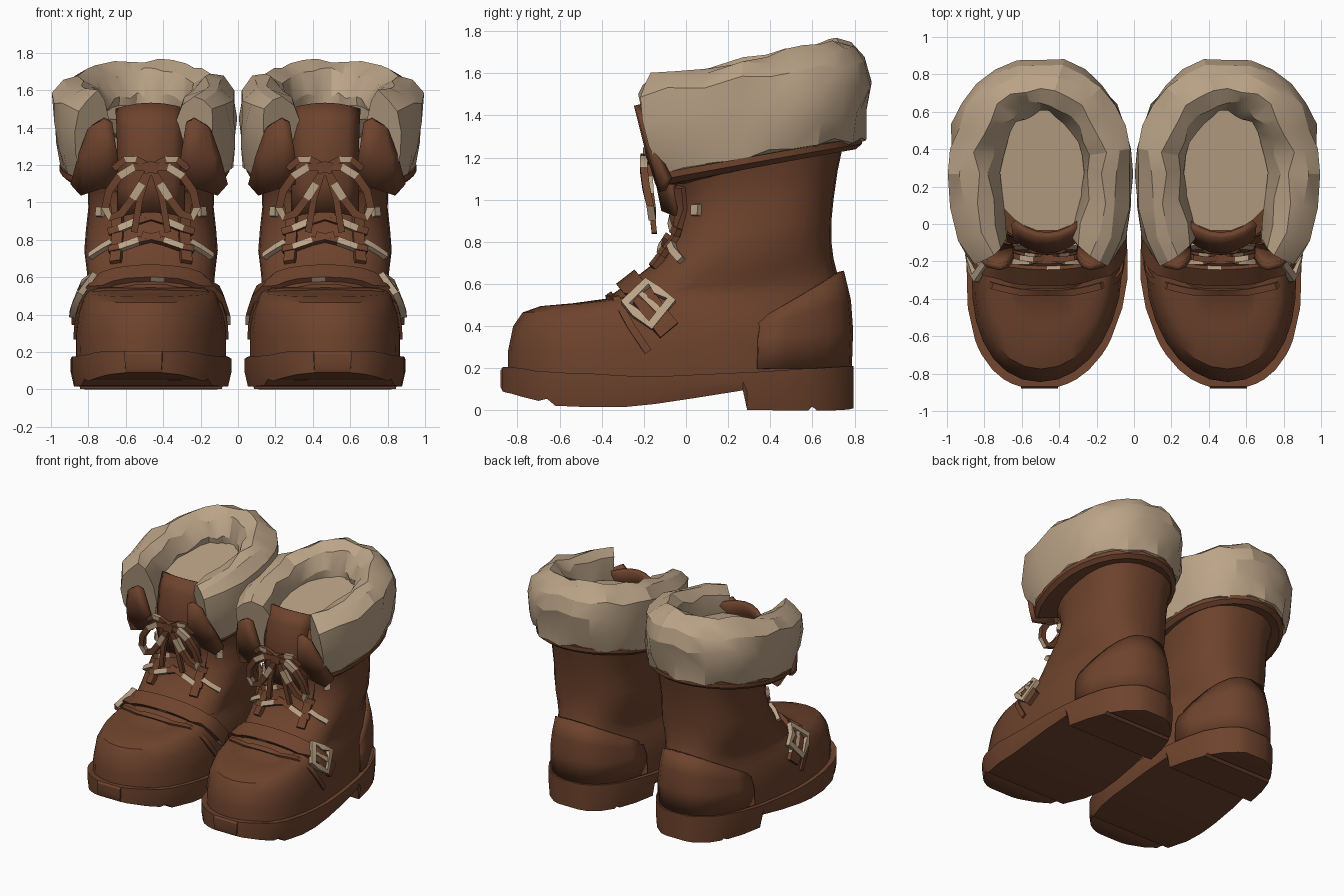
import bpy, bmesh, math, random
from mathutils import Vector
from mathutils.bvhtree import BVHTree

random.seed(4)
if bpy.data.objects.get("Cube"):
    bpy.data.objects.remove(bpy.data.objects["Cube"])

BOOT_X = 0.465  # centre line of one boot; the other is its mirror


def material(name, colour):
    m = bpy.data.materials.new(name)
    m.use_nodes = True
    m.diffuse_color = (*colour, 1)
    bsdf = m.node_tree.nodes["Principled BSDF"]
    bsdf.inputs["Base Color"].default_value = (*colour, 1)
    bsdf.inputs["Roughness"].default_value = 0.9
    return m


LEATHER = material("brown leather", (0.155, 0.056, 0.026))
FLEECE = material("beige fleece", (0.50, 0.37, 0.245))


def loft(name, rings, mat, closed=True, wrap=False, solid=0, angle=35, patches=0, worn=(0, 1)):
    """Skin a list of point rings, mirrored to make the second boot."""
    bm = bmesh.new()
    rows = [[bm.verts.new((p[0] + BOOT_X, p[1], p[2])) for p in r] for r in rings]
    n = len(rows[0])
    for i in range(len(rows) if wrap else len(rows) - 1):
        a, b = rows[i], rows[(i + 1) % len(rows)]
        for j in range(n if closed else n - 1):
            k = (j + 1) % n
            f = bm.faces.new((a[j], a[k], b[k], b[j]))
            # worn patches on some lengths of lace or strap
            if patches and i % patches == 1 and j in worn:
                f.material_index = 1
    if closed and not wrap:
        bm.faces.new(rows[0])
        bm.faces.new(rows[-1])
    bmesh.ops.recalc_face_normals(bm, faces=bm.faces)
    tree = BVHTree.FromBMesh(bm)
    me = bpy.data.meshes.new(name)
    bm.to_mesh(me)
    bm.free()
    me.materials.append(mat)
    me.materials.append(FLEECE if mat == LEATHER else LEATHER)
    ob = bpy.data.objects.new(name, me)
    bpy.context.collection.objects.link(ob)
    bpy.ops.object.select_all(action='DESELECT')
    ob.select_set(True)
    bpy.context.view_layer.objects.active = ob
    bpy.ops.object.shade_smooth_by_angle(angle=math.radians(angle))
    if solid:
        s = ob.modifiers.new("Thickness", 'SOLIDIFY')
        s.thickness, s.offset = solid, 0
    mir = ob.modifiers.new("Pair", 'MIRROR')
    mir.use_mirror_merge = False
    return tree


def power(v, p):
    return math.copysign(abs(v) ** p, v)


def outline(yf, zf, yb, zb, ym, w, front=0.95, back=0.8, n=28, lo=0, hi=360):
    """Foot-shaped ring, tilted from its front height to its back height."""
    pts = []
    for i in range(n):
        t = math.radians(lo + (hi - lo) * i / (n if hi - lo == 360 else n - 1))
        p = back if math.sin(t) > 0 else front
        s = power(math.sin(t), p)
        y = ym + s * ((yb - ym) if s > 0 else (ym - yf))
        x = w * power(math.cos(t), p) + 0.07 * max(0, -0.3 - y)
        pts.append((x, y, zf + (zb - zf) * (y - yf) / (yb - yf)))
    return pts


# Upper: toe box, instep and shaft
upper = loft("upper", [outline(*r) for r in (
    (-.845, .12, .765, .12, -.25, .40),
    (-.845, .28, .77, .32, -.25, .402),
    (-.82, .40, .765, .42, -.24, .388),
    (-.775, .465, .755, .50, -.21, .365),
    (-.69, .495, .745, .57, -.16, .345),
    (-.54, .508, .73, .62, -.08, .338),
    (-.38, .53, .715, .66, 0, .338),
    (-.28, .60, .70, .72, .1, .345, .85),
    (-.15, .70, .69, .80, .2, .357, .8),
    (-.07, .82, .69, .90, .28, .348, .8),
    (-.04, .95, .70, 1.0, .32, .335, .8),
    (-.06, 1.04, .72, 1.14, .33, .34, .8),
    (-.09, 1.11, .75, 1.28, .33, .37, .8))], LEATHER, angle=30)

# Heel counter, its top edge sloping down to the front
loft("heel_counter", [outline(*r, n=13, lo=30, hi=150) for r in (
    (-.86, .19, .772, .20, -.25, .40),
    (-.8, .25, .778, .38, -.25, .395),
    (-.7, .09, .768, .52, -.22, .375),
    (-.6, -.14, .735, .66, -.2, .36))], LEATHER, closed=False, solid=.03)


def sole_half(y):
    """Half width of the sole at a given depth."""
    if y > -.25:
        return .43 * max(.02, 1 - ((y + .25) / 1.05) ** 2.5) ** .4
    return max(.1, .43 * max(0, 1 - ((-.25 - y) / .63) ** 2.1) ** .43)


# Sole with raised toe, tread notch, arch and block heel
sole = []
for y, zb, zt in ((-.88, .11, .19), (-.87, .09, .205), (-.855, .085, .205), (-.83, .08, .205),
                  (-.78, .065, .20), (-.7, .045, .185), (-.66, .055, .185), (-.62, .022, .18),
                  (-.45, .015, .175), (-.3, .015, .165), (-.15, .03, .16), (.05, .06, .17),
                  (.27, .095, .18), (.29, .003, .18), (.45, 0, .19), (.58, 0, .20),
                  (.6, .018, .20), (.62, 0, .20), (.7, 0, .205), (.77, .004, .21), (.795, .01, .21)):
    w, x = sole_half(y), .07 * max(0, -.3 - y)
    sole.append([(x - w, y, zt), (x + w, y, zt), (x + w, y, (zt + zb) / 2),
                 (x + w * .96, y, zb), (x - w * .96, y, zb), (x - w, y, (zt + zb) / 2)])
loft("sole", sole, LEATHER, angle=30)


def on_upper(p, lift):
    """Nearest point on the upper, lifted off it, with its normal."""
    loc, nor, _, _ = upper.find_nearest(Vector((p[0] + BOOT_X, p[1], p[2])))
    return loc - Vector((BOOT_X, 0, 0)) + nor * lift, nor


def strip(name, path, w, t, mat=LEATHER, lift=None, wrap=False, patches=0, worn=(0, 1)):
    """Sweep a flat band along a path, hugging the upper when a lift is given."""
    pts = [on_upper(p, lift) if lift is not None else (Vector(p), Vector((0, -1, 0))) for p in path]
    rings, n = [], len(pts)
    for i, (p, nor) in enumerate(pts):
        a = pts[(i - 1) % n if wrap else max(i - 1, 0)][0]
        b = pts[(i + 1) % n if wrap else min(i + 1, n - 1)][0]
        side = (b - a).cross(nor).normalized() * w / 2
        up = nor * t / 2
        rings.append([p + side + up, p - side + up, p - side - up, p + side - up])
    loft(name, rings, mat, wrap=wrap, patches=patches, worn=worn)


def arc(a0, a1, n, fn):
    return [fn(math.radians(a0 + (a1 - a0) * i / (n - 1))) for i in range(n)]


# Toe cap seam and instep strap with buckle
strip("toe_cap_seam", arc(5, 175, 17, lambda a: (.41 * math.cos(a), -.16 - .22 * math.sin(a),
      .25 + .32 * math.sin(a))), .035, .025, lift=.002)
strip("instep_strap", arc(0, 180, 19, lambda a: (.41 * math.cos(a), -.08 - .22 * math.sin(a),
      .38 + .27 * math.sin(a))), .11, .045, lift=.01, patches=8, worn=(1, 3))
strip("buckle_frame", [(.40, -.29, .52), (.35, -.20, .63), (.36, -.14, .58), (.37, -.07, .52),
                       (.39, -.17, .40), (.40, -.24, .46)], .042, .035, FLEECE, lift=.032, wrap=True)
strip("buckle_prong", [(.37, -.23, .57), (.39, -.12, .46)], .03, .02, FLEECE, lift=.035)


# Fleece cuff: an open U around the ankle, rising to the back
def cuff(section, jitter=0, n=21):
    rings = []
    for i in range(n):
        a = math.radians(-42 + 264 * i / (n - 1))
        s, c = math.sin(a), math.cos(a)
        y0 = .3 + (.445 if s > 0 else .56) * s
        normal = Vector((c / .375, s / .47)).normalized()
        k = .85 if i in (0, n - 1) else 1
        front = max(0, min(1, (.3 - y0) / .37))
        ring = []
        for r, z in section:
            r = r * k + random.uniform(-jitter, jitter)
            h = z + random.uniform(-jitter, jitter)
            x, y = .035 + .365 * c + normal.x * r, y0 + normal.y * r
            ring.append((max(x, .004 - BOOT_X), y - .22 * front * h, 1.1 + .175 * (y0 + .1) / .85 + h))
        rings.append(ring)
    return rings


loft("fleece_cuff", cuff([(-.08, .02), (.03, 0), (.095, .02), (.12, .14), (.135, .28), (.115, .39),
                          (.06, .46), (-.02, .48), (-.1, .43), (-.145, .31), (-.13, .15)], .02),
     FLEECE, angle=24)
loft("cuff_welt", cuff([(-.12, -.03), (.06, -.035), (.09, -.01), (.09, .02), (-.12, .02)]), LEATHER)
loft("fleece_lining", [outline(*r, n=18) for r in (
    (-.04, 1.43, .64, 1.53, .3, .29), (.0, 1.36, .60, 1.42, .3, .26),
    (.1, 1.31, .5, 1.35, .3, .16))], FLEECE)

# Tongue, curved back at its edges and top
loft("tongue", [[(w * u / 3, y + .07 * (u / 3) ** 2, z - .03 * (u / 3) ** 2) for u in range(-3, 4)]
                for y, z, w in ((-.10, .95, .17), (-.13, 1.1, .17), (-.14, 1.28, .17),
                                (-.11, 1.43, .175), (-.06, 1.525, .18))],
     LEATHER, closed=False, solid=.035)

for side, sign in (("outer", 1), ("inner", -1)):
    # Collar lapel folded over the cuff's front end
    lapel = (((.17, -.12, 1.10), (.17, -.17, 1.24), (.2, -.215, 1.43)),
             ((.25, -.13, 1.08), (.24, -.18, 1.25), (.24, -.23, 1.45)),
             ((.36, -.11, 1.04), (.34, -.17, 1.24), (.31, -.215, 1.41)),
             ((.41, -.08, 1.10), (.37, -.15, 1.25), (.32, -.2, 1.39)))
    loft(side + "_lapel", [[(sign * x + .01, y, z) for x, y, z in col] for col in lapel],
         LEATHER, closed=False, solid=.035)
    # Eyelet placket
    strip(side + "_placket", [(sign * x, y, z) for x, y, z in (
        (.19, -.16, .68), (.18, -.06, .82), (.18, -.02, .96), (.2, -.03, 1.06))], .06, .035, lift=.004)
    # Bow loop, tail and top strand
    strip(side + "_bow_loop", [(sign * x, y, z) for x, y, z in (
        (.01, -.18, 1.19), (.09, -.2, 1.19), (.17, -.2, 1.14), (.225, -.19, 1.06), (.245, -.17, .97),
        (.22, -.16, .92), (.16, -.16, .94), (.1, -.17, 1.02), (.05, -.175, 1.1), (.01, -.18, 1.17))],
        .042, .035, patches=3, worn=(0, 1, 3))
    strip(side + "_lace_tail", [(sign * x, y, z) for x, y, z in (
        (.01, -.18, 1.18), (.06, -.17, 1.02), (.09, -.15, .84))], .035, .025)
    strip(side + "_top_strand", [(sign * x, y, z) for x, y, z in (
        (0, -.18, 1.19), (.08, -.19, 1.23), (.14, -.18, 1.23), (.2, -.16, 1.18))],
        .035, .03, patches=3)
    # Crossed laces
    for k, (z, y) in enumerate(((.74, -.12), (.84, -.06))):
        strip(f"{side}_cross_lace_{k + 1}", [(sign * .22, y + .03, z), (sign * .17, y, z + .02),
              (sign * .07, y, z + .06), (-sign * .05, y, z + .1)], .038, .03, lift=.022, patches=2)
    # Eyelets
    strip(side + "_upper_eyelet", [(sign * .29, .03, .93), (sign * .29, .03, .975)],
          .045, .03, FLEECE, lift=.01)
    strip(side + "_lower_eyelet", [(sign * .29, 0, .69), (sign * .25, -.05, .75), (sign * .22, -.09, .80)],
          .035, .03, FLEECE, lift=.015)

# Knot
strip("bow_knot", [(-.04, -.185, 1.18), (0, -.19, 1.19), (.04, -.185, 1.18)], .06, .05)
